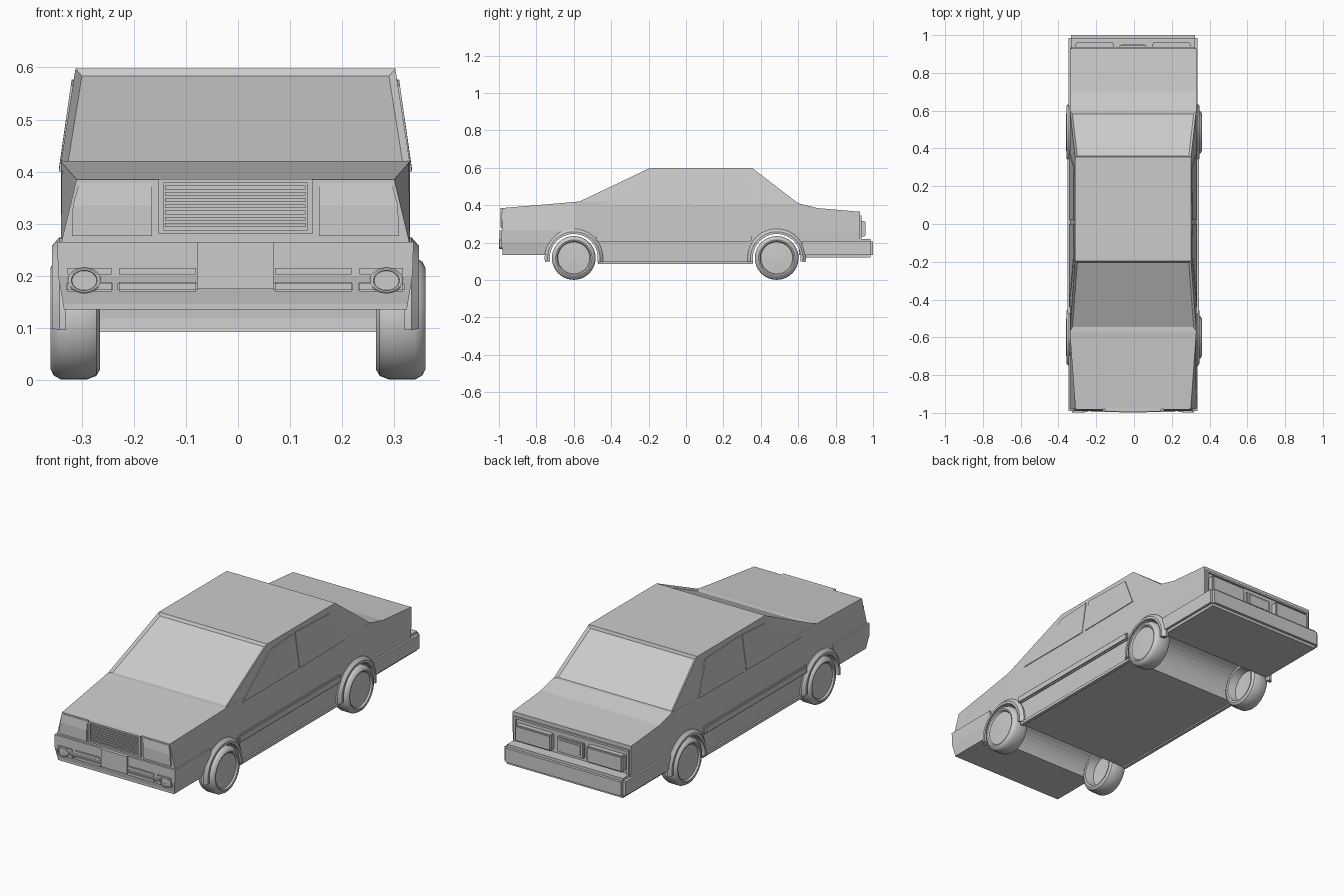
import bpy, bmesh, math
from mathutils import Vector

old = bpy.data.objects.get("Cube")
if old:
    bpy.data.objects.remove(old, do_unlink=True)

grey = bpy.data.materials.new("plain_grey")
grey.use_nodes = True
COLOUR = (0.6, 0.6, 0.6, 1)
grey.diffuse_color = COLOUR
grey.node_tree.nodes["Principled BSDF"].inputs["Base Color"].default_value = COLOUR

CX = -0.005  # body centre line


def finish(name, bm, smooth=False):
    bmesh.ops.recalc_face_normals(bm, faces=bm.faces[:])
    mesh = bpy.data.meshes.new(name)
    bm.to_mesh(mesh)
    bm.free()
    mesh.materials.append(grey)
    ob = bpy.data.objects.new(name, mesh)
    bpy.context.collection.objects.link(ob)
    if smooth:
        bpy.ops.object.select_all(action='DESELECT')
        ob.select_set(True)
        bpy.context.view_layer.objects.active = ob
        bpy.ops.object.shade_smooth_by_angle(angle=math.radians(35))
    return ob


def loft(name, rings, closed=False, cap=True, smooth=False):
    """Skin a list of rings that have equal point counts."""
    bm = bmesh.new()
    vs = [[bm.verts.new(p) for p in ring] for ring in rings]
    pairs = list(zip(vs, vs[1:])) + ([(vs[-1], vs[0])] if closed else [])
    n = len(rings[0])
    for a, b in pairs:
        for i in range(n):
            j = (i + 1) % n
            bm.faces.new((a[i], a[j], b[j], b[i]))
    if cap:
        bm.faces.new(vs[0])
        bm.faces.new(vs[-1])
    return finish(name, bm, smooth)


def box(name, x, y, z, bevel=0.0):
    bm = bmesh.new()
    bmesh.ops.create_cube(bm, size=1)
    for v in bm.verts:
        v.co = Vector([(r[0] + r[1]) / 2 + c * (r[1] - r[0]) for r, c in zip((x, y, z), v.co)])
    if bevel:
        bmesh.ops.bevel(bm, geom=bm.edges[:], offset=bevel, segments=2, affect='EDGES')
    return finish(name, bm)


def pair(name, x, y, z, bevel=0.0):
    """Two boxes mirrored about the body centre line."""
    box("left_" + name, (CX + x[0], CX + x[1]), y, z, bevel)
    box("right_" + name, (CX - x[1], CX - x[0]), y, z, bevel)


def circle_x(x, y, z, r, n=40):
    return [(x, y + r * math.cos(2 * math.pi * i / n), z + r * math.sin(2 * math.pi * i / n))
            for i in range(n)]


AXLES = {"front": -0.60, "rear": 0.485}
AXLE_Z = 0.118

# Lower body: y, underside, top height, top half width
stations = [(-0.98, .135, .385, .305), (-0.6, .135, .417, .333), (-0.57, .092, .42, .335),
            (.48, .092, .41, .335), (.5, .12, .41, .335), (.6, .12, .41, .335),
            (.7, .12, .385, .335), (.93, .12, .365, .335)]
rings = []
for y, low, top, w in stations:
    half = [(.328, low), (.335, .26), (w, top)]
    rings.append([(CX + x, y, z) for x, z in half] + [(CX - x, y, z) for x, z in reversed(half)])
body = loft("lower_body", rings)

# Front bumper, leaning back towards its lower edge
bumper = loft("front_bumper", [
    [(CX + s * w, y, z) for s, y in ((-1, yf), (1, yf), (1, -0.7), (-1, -0.7))]
    for z, w, yf in ((.135, .329, -.978), (.2, .34, -.99), (.265, .342, -.99))])

# Wheel wells run right across the car
for ob in (body, bumper):
    for end, y in AXLES.items():
        cutter = loft("well_cutter", [circle_x(x, y, AXLE_Z, .13) for x in (-.6, .6)])
        cutter.hide_render = True
        bpy.context.view_layer.objects.active = ob
        mod = ob.modifiers.new("well", 'BOOLEAN')
        mod.operation = 'DIFFERENCE'
        mod.solver = 'EXACT'
        mod.object = cutter
        bpy.ops.object.modifier_apply(modifier=mod.name)
        bpy.data.objects.remove(cutter, do_unlink=True)

# Cabin with recessed windscreen and rear window
cabin = loft("cabin", [
    [(CX + s * w, y, z) for s, y, z in ((-1, y0, z0), (1, y0, z0), (1, y1, z1), (-1, y1, z1))]
    for w, y0, z0, y1, z1 in ((.335, -.575, .417, .605, .406), (.307, -.195, .598, .355, .598))])
bm = bmesh.new()
bm.from_mesh(cabin.data)
glass = [f for f in bm.faces if abs(f.normal.y) > 0.2 and abs(f.normal.z) > 0.2 and f.normal.z > 0]
bmesh.ops.inset_individual(bm, faces=glass, thickness=.018, depth=-.01)
bm.to_mesh(cabin.data)
bm.free()


# Side windows: thin plates following the slope of the cabin side
def side_x(z, out):
    return .335 - .028 * max(0, z - .41) / .188 + out


panes = {"front_window": [(-.44, .4), (-.18, .565), (.0, .576), (.0, .4)],
         "rear_window": [(.022, .4), (.022, .577), (.3, .567), (.385, .405)]}
for name, pts in panes.items():
    for side, s in (("left", 1), ("right", -1)):
        loft(side + "_" + name, [[(CX + s * side_x(z, o), y, z) for y, z in pts]
                                 for o in (-.004, .004)])

# Side rubbing strips and sills
pair("side_strip", (.33, .348), (-.48, .35), (.205, .245), .006)
pair("sill", (.32, .337), (-.47, .355), (.085, .1))

# Wheels: hollow inside, shallow dished face; profile is (x, radius)
profile = [(.355, 0), (.35, .085), (.358, .09), (.36, .097), (.354, .109), (.34, .117),
           (.29, .117), (.272, .11), (.265, .098), (.267, .088), (.31, .08), (.315, 0)]
for end, y in AXLES.items():
    for side, s in (("left", 1), ("right", -1)):
        loft(f"{end}_{side}_wheel", [circle_x(s * x, y, AXLE_Z, max(r, .002)) for x, r in profile],
             smooth=True)
        # Arch flare
        arch = []
        for i in range(25):
            a = math.radians(-8 + 196 * i / 24)
            arch.append([(CX + s * x, y + r * math.cos(a), AXLE_Z + r * math.sin(a))
                         for x, r in ((.325, .128), (.352, .128), (.352, .14), (.338, .156), (.325, .156))])
        loft(f"{end}_{side}_arch", arch, smooth=True)

# Grille with horizontal slats
GX = (CX - .143, CX + .143)
box("grille_back", GX, (-.984, -.96), (.28, .386))
for x in GX:
    box("grille_side", (x - .005, x + .005), (-.993, -.97), (.28, .386))
for z in (.28, .378):
    box("grille_rail", GX, (-.993, -.97), (z, z + .008))
for i in range(7):
    z = .294 + i * .012
    box("grille_slat", (GX[0] + .008, GX[1] - .008), (-.99, -.97), (z, z + .007))

# Headlamps with a backward sloping upper half
for side, s in (("left", 1), ("right", -1)):
    loft(side + "_headlamp", [
        [(CX + s * x, y, z) for x, y in ((.16, yf), (w, yf), (w, -.96), (.16, -.96))]
        for z, w, yf in ((.276, .314, -.988), (.335, .312, -.988), (.378, .3, -.982))])

# Front bumper slots, number plate and fog lamps
for z in (.17, .2):
    pair("inner_slot", (.073, .226), (-.995, -.97), (z, z + .018), .003)
    pair("outer_slot", (.235, .325), (-.995, -.97), (z, z + .018), .003)
box("front_plate", (CX - .074, CX + .074), (-.997, -.97), (.175, .265))
for side, s in (("left", 1), ("right", -1)):
    oval = [[(CX + s * .29 + .032 * k * math.cos(t), y, .191 + .025 * k * math.sin(t))
             for t in (math.tau * i / 24 for i in range(24))]
            for y, k in ((-.97, 1), (-.997, 1), (-.999, .9), (-.999, .78), (-.994, .74))]
    loft(side + "_fog_lamp", oval)

# Rear bumper, lamps and number plate
box("rear_bumper", (CX - .342, CX + .342), (.605, 1.0), (.12, .22), .014)
box("rear_panel_top", (CX - .325, CX + .325), (.92, .938), (.335, .345))
pair("rear_panel_side", (.315, .325), (.92, .938), (.22, .345))
pair("tail_lamp", (.1, .305), (.92, .96), (.232, .315), .006)
box("rear_plate", (CX - .075, CX + .075), (.92, .945), (.235, .312), .004)
box("rear_plate_face", (CX - .06, CX + .06), (.94, .95), (.248, .3))
